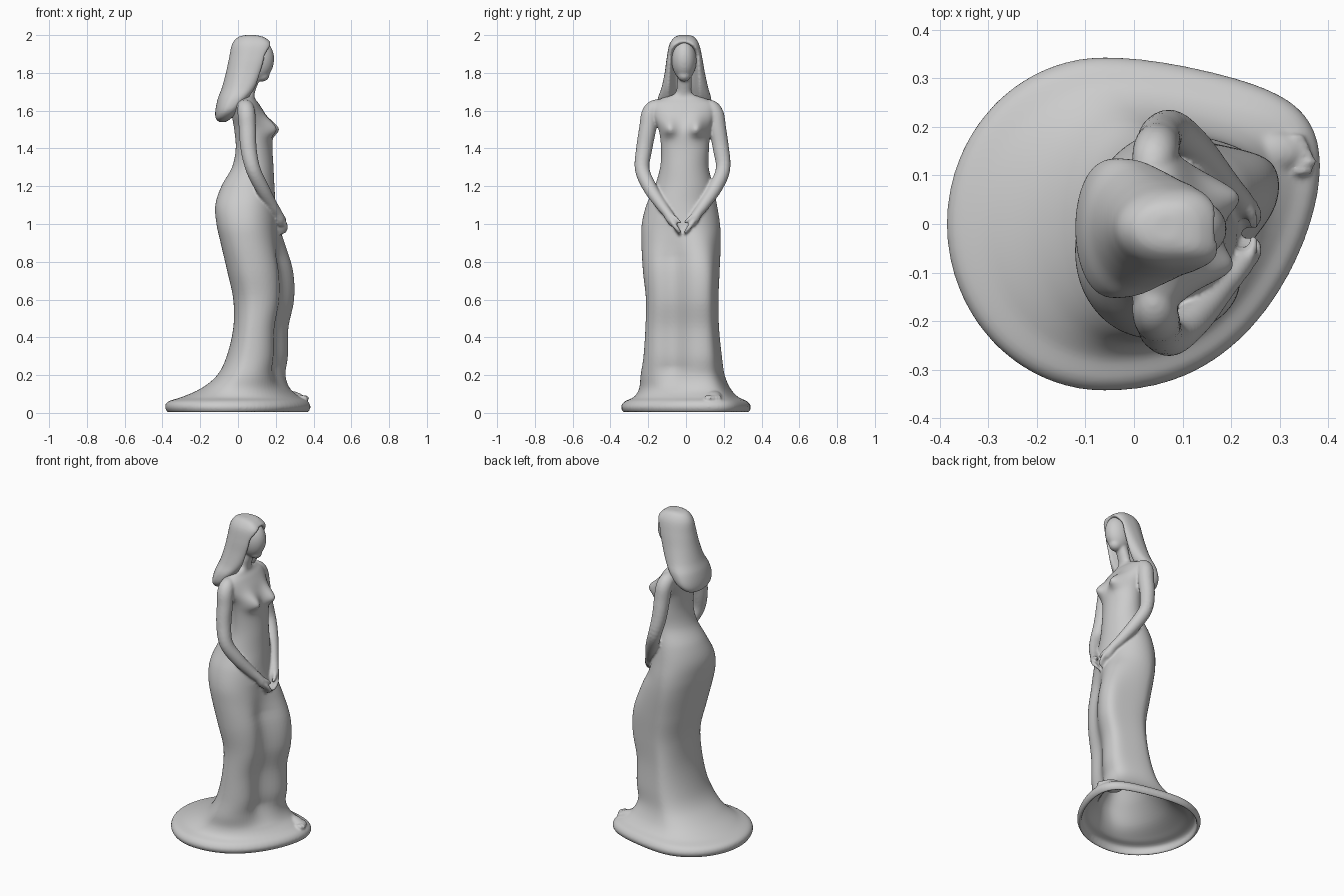
import bpy, bmesh, math
from mathutils import Vector

if "Cube" in bpy.data.objects:
    bpy.data.objects.remove(bpy.data.objects["Cube"])

stone = bpy.data.materials.new("pale grey stone")
stone.diffuse_color = (0.6, 0.6, 0.6, 1)
stone.use_nodes = True
stone.node_tree.nodes["Principled BSDF"].inputs["Base Color"].default_value = stone.diffuse_color
MID = -0.018  # side-to-side centre line of the body


def make(name, bm):
    bmesh.ops.recalc_face_normals(bm, faces=bm.faces)
    me = bpy.data.meshes.new(name)
    bm.to_mesh(me)
    bm.free()
    me.materials.append(stone)
    ob = bpy.data.objects.new(name, me)
    bpy.context.collection.objects.link(ob)
    return ob


def spline(rows, steps):
    """Catmull-Rom interpolation through rows of numbers."""
    out = []
    for i in range(len(rows) - 1):
        p = [rows[max(0, min(len(rows) - 1, i + k))] for k in (-1, 0, 1, 2)]
        for s in range(steps):
            t = s / steps
            out.append([0.5 * (2 * b + (c - a) * t + (2 * a - 5 * b + 4 * c - d) * t * t
                               + (3 * b - a - 3 * c + d) * t ** 3) for a, b, c, d in zip(*p)])
    return out + [list(rows[-1])]


def skin(name, rings):
    bm = bmesh.new()
    vs = [[bm.verts.new(p) for p in r] for r in rings]
    n = len(vs[0])
    for a, b in zip(vs, vs[1:]):
        for i in range(n):
            bm.faces.new((a[i], a[(i + 1) % n], b[(i + 1) % n], b[i]))
    bm.faces.new(vs[0])
    bm.faces.new(vs[-1])
    return make(name, bm)


def bump(z, mid, width):
    return math.exp(-((z - mid) / width) ** 2)


def loft(name, rows, dent, power=1.0, twist=0.0, seg=80, steps=6):
    """Rows: height, back x, front x, low y, high y, sideways shift of the front."""
    rings = []
    for z, xb, xf, y0, y1, sh in spline(rows, steps):
        cx, cy, hy = (xb + xf) / 2 - sh / 2, (y0 + y1) / 2, (y1 - y0) / 2
        ring = []
        for i in range(seg):
            a = 2 * math.pi * i / seg
            c, s = math.cos(a), math.sin(a)
            if c > 0:  # squarer front half where power < 1
                c, s = c ** power, math.copysign(abs(s) ** power, s)
            f = max(0, c)
            y = cy + hy * s + sh * f ** 3 - twist * bump(z, .98, .25) * max(0, -c) ** 2
            x = cx + c * (xf - cx if c > 0 else cx - xb)
            ring.append((x - dent(y, z) * f, y, z))
        rings.append(ring)
    return skin(name, rings)


def tube(name, rows, seg=20, steps=5):
    """Rows: x, y, z, radius."""
    pts = spline(rows, steps)
    rings = []
    for i, p in enumerate(pts):
        d = Vector(pts[min(i + 1, len(pts) - 1)][:3]) - Vector(pts[max(i - 1, 0)][:3])
        q = d.to_track_quat('Z', 'Y')
        rings.append([Vector(p[:3]) + q @ Vector((p[3] * math.cos(a), p[3] * math.sin(a), 0))
                      for a in (2 * math.pi * k / seg for k in range(seg))])
    return skin(name, rings)


def ball(name, loc, size, tilt=0):
    bm = bmesh.new()
    bmesh.ops.create_uvsphere(bm, u_segments=32, v_segments=20, radius=1)
    ob = make(name, bm)
    ob.location, ob.scale, ob.rotation_euler = loc, size, (0, tilt, 0)
    return ob


# gown and torso: hollow underside, rim, skirt, then bodice and neck
base = [(.3, -.02, .13, -.12, .1, .03), (.2, -.08, .2, -.19, .16, .06),
        (.11, -.18, .25, -.225, .215, .09), (.064, -.29, .31, -.265, .265, .11),
        (.045, -.352, .35, -.31, .31, .12), (.012, -.36, .358, -.322, .322, .12),
        (.002, -.37, .368, -.33, .33, .12), (.03, -.386, .384, -.344, .344, .12),
        (.06, -.37, .37, -.325, .325, .12), (.085, -.295, .325, -.275, .275, .11),
        (.13, -.195, .275, -.248, .235, .1)]
skirt = [(.2, -.11, .252, -.24, .205, .09), (.3, -.06, .265, -.225, .19, .09),
         (.45, -.025, .268, -.215, .175, .09), (.6, -.025, .298, -.212, .172, .09),
         (.75, -.057, .293, -.228, .178, .09), (.9, -.092, .25, -.236, .184, .06),
         (1.0, -.114, .216, -.234, .18, .02), (1.1, -.12, .2, -.21, .164, 0)]
torso = [(1.2, -.088, .193, -.166, .145, 0), (1.3, -.032, .188, -.137, .12, 0),
         (1.4, -.012, .182, -.132, .122, 0), (1.5, -.02, .18, -.145, .13, 0),
         (1.58, -.033, .145, -.18, .155, 0), (1.635, -.03, .112, -.185, .155, 0),
         (1.665, -.005, .09, -.13, .1, 0), (1.69, .022, .088, -.06, .035, 0),
         (1.74, .04, .105, -.048, .03, 0), (1.79, .05, .13, -.045, .03, 0)]


def body_relief(y, z):
    # hollow beside the forward leg, and the rounded bust
    k = min(1, max(0, (z - .12) / .12)) * min(1, max(0, (1.02 - z) / .2))
    fold = .05 * k * bump(y, -.07, .075)
    h = (z - 1.5) / (.058 if z > 1.5 else .036)
    bust = .058 * math.exp(-((abs(y - MID) - .08) / .042) ** 2 - h * h)
    return fold - bust


parts = [loft("gown", base + skirt + torso, body_relief, twist=.035)]

# head with a plain face
parts += [ball("face", (.108, -.01, 1.868), (.083, .066, .108), .1),
          ball("chin", (.127, -.01, 1.79), (.04, .037, .036))]

# arms and joined hands, mirrored about the centre line
for side, word in ((-1, "right"), (1, "left")):
    def m(rows):
        return [(x, MID + side * y, z, r) for x, y, z, r in rows]
    parts.append(tube(word + "_arm", m([
        (.035, .1, 1.628, .03), (.04, .145, 1.615, .044), (.045, .172, 1.58, .047),
        (.05, .184, 1.51, .046), (.056, .203, 1.4, .043),
        (.08, .214, 1.29, .039), (.128, .172, 1.19, .037), (.18, .112, 1.1, .03),
        (.207, .082, 1.06, .026), (.222, .06, 1.025, .027), (.228, .045, .995, .018)])))
    for j in range(4):
        o = j * .012
        parts.append(tube(word + "_finger", m([
            (.205 + o, .06, 1.03 - j * .004, .013), (.217 + o, .037, .985, .012),
            (.213 + o, .013, .938 + j * .006, .008)]), seg=10, steps=3))
    parts.append(tube(word + "_thumb", m([
        (.222, .07, 1.05, .014), (.243, .038, 1.03, .011), (.247, .01, 1.005, .008)]),
        seg=10, steps=3))

# foot peeping out of the hem
parts.append(ball("foot", (.285, .148, .08), (.075, .044, .036), .2))
for j in range(5):
    parts.append(ball("toe", (.355 - .008 * abs(j - 1), .11 + .017 * j, .08),
                      (.024, .0095 - .0005 * j, .014), .2))

# fuse the parts into one sculpted figure
bpy.ops.object.select_all(action='DESELECT')
for ob in parts:
    ob.select_set(True)
bpy.context.view_layer.objects.active = parts[0]
bpy.ops.object.join()
figure = bpy.context.object
figure.name = "figure"


def face_opening(y, z):
    # arched opening that fades out over the shoulders
    top = 1.965 - 9 * (y + .01) ** 2
    return (.08 * math.exp(-((y + .01) / .066) ** 6)
            * min(1, max(0, (top - z) / .03)) * min(1, max(0, (z - 1.6) / .08)))


# long hair, open around the face and neck
hair = loft("hair", [
    (2.0, .04, .09, -.035, .02, 0), (1.988, -.002, .14, -.062, .046, -.01),
    (1.95, -.032, .178, -.088, .07, -.01), (1.88, -.047, .165, -.102, .086, -.01),
    (1.8, -.064, .135, -.113, .1, -.01), (1.72, -.086, .1, -.13, .118, -.01),
    (1.66, -.108, .058, -.15, .134, 0), (1.6, -.12, .008, -.148, .13, 0),
    (1.56, -.118, -.035, -.11, .098, 0), (1.54, -.1, -.065, -.05, .04, 0)],
    face_opening, power=.68)

for ob, voxel, times in ((figure, .0065, 6), (hair, .0065, 3)):
    r = ob.modifiers.new("fuse", 'REMESH')
    r.mode, r.voxel_size, r.use_smooth_shade = 'VOXEL', voxel, True
    s = ob.modifiers.new("soften", 'SMOOTH')
    s.factor, s.iterations = .5, times
